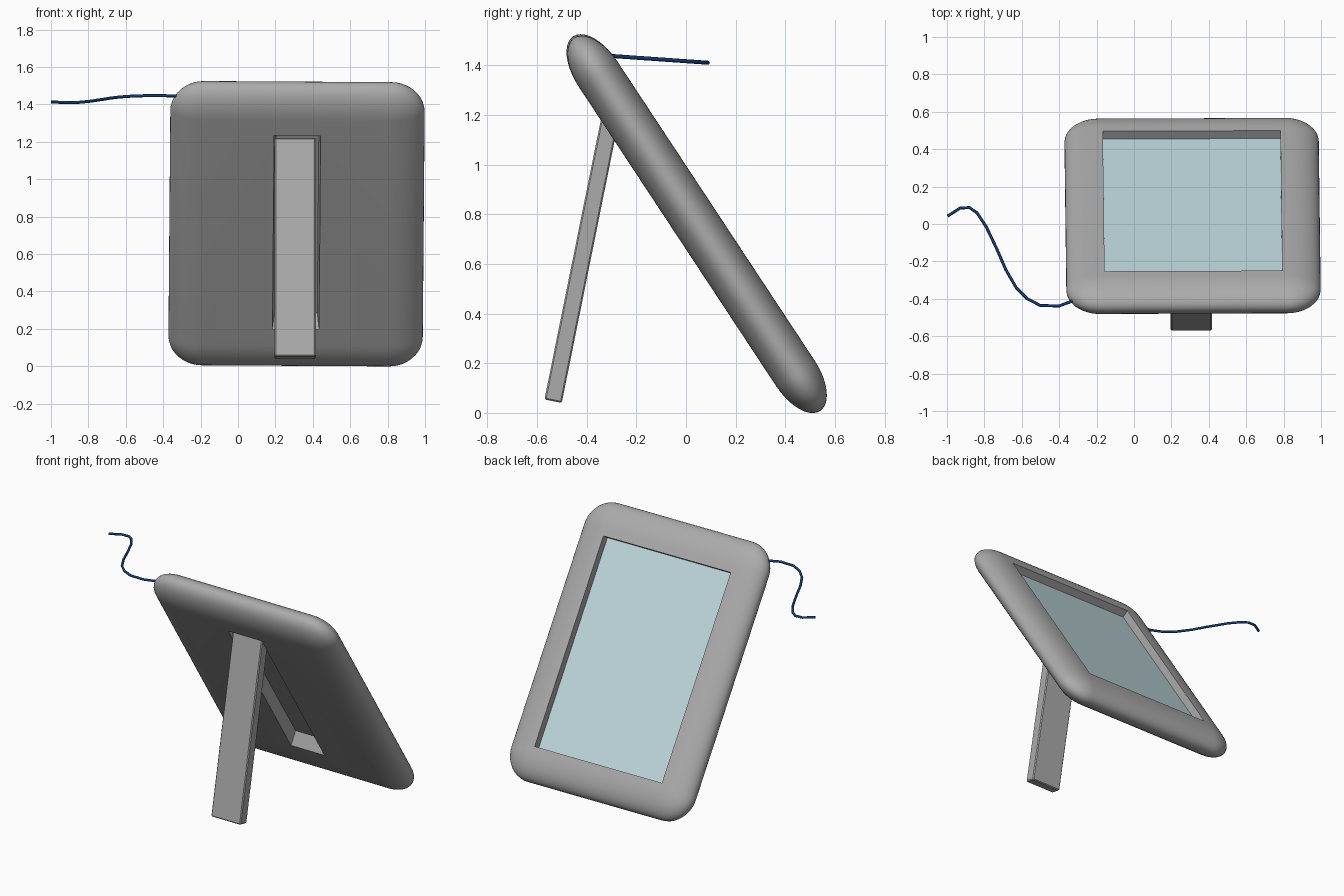
import bpy, bmesh, math
from mathutils import Matrix, Vector

if "Cube" in bpy.data.objects:
    bpy.data.objects.remove(bpy.data.objects["Cube"])

# Frame orientation: local x = width, local y = up the slope, local z = out of the back
T = math.radians(33.4)
S, C = math.sin(T), math.cos(T)
FRAME = Matrix(((1, 0, 0, 0.313), (0, -S, -C, 0.043), (0, C, -S, 0.762), (0, 0, 0, 1)))
FRAME = FRAME @ Matrix.Rotation(math.radians(-0.4), 4, 'Z')
HW, HL, HT, R = 0.68, 0.9, 0.093, 0.18   # half width, half length, half thickness, edge radius


def material(name, rgb):
    m = bpy.data.materials.new(name)
    m.diffuse_color = (*rgb, 1)
    m.use_nodes = True
    m.node_tree.nodes["Principled BSDF"].inputs["Base Color"].default_value = m.diffuse_color
    return m


GREY = material("grey plastic", (0.41, 0.41, 0.41))
GLASS = material("pale blue glass", (0.52, 0.69, 0.73))
BLUE = material("navy cable", (0.006, 0.045, 0.19))


def make(name, bm, mat, matrix):
    bmesh.ops.recalc_face_normals(bm, faces=bm.faces)
    me = bpy.data.meshes.new(name)
    bm.to_mesh(me)
    bm.free()
    ob = bpy.data.objects.new(name, me)
    bpy.context.collection.objects.link(ob)
    me.materials.append(mat)
    ob.matrix_world = matrix
    return ob


def prism(name, low, high, mat, matrix):
    """Block between two rectangles, each (x0, x1, y0, y1, z)."""
    bm = bmesh.new()
    rings = []
    for x0, x1, y0, y1, z in (low, high):
        rings.append([bm.verts.new(p) for p in ((x0, y0, z), (x1, y0, z), (x1, y1, z), (x0, y1, z))])
    a, b = rings
    bm.faces.new(a)
    bm.faces.new(b)
    for i in range(4):
        j = (i + 1) % 4
        bm.faces.new((a[i], a[j], b[j], b[i]))
    return make(name, bm, mat, matrix)


def smooth(ob, angle=30):
    bpy.ops.object.select_all(action='DESELECT')
    ob.select_set(True)
    bpy.context.view_layer.objects.active = ob
    bpy.ops.object.shade_smooth_by_angle(angle=math.radians(angle))


# Frame body: rounded slab with elliptical rim
bm = bmesh.new()
rings, N, M = [], 10, 20
for k in range(M + 1):
    phi = math.pi * (k / M - 0.5)
    r = R * max(math.cos(phi), 0.0)
    ring = []
    for q, (sx, sy) in enumerate(((1, 1), (-1, 1), (-1, -1), (1, -1))):
        for i in range(N + 1):
            t = (q + i / N) * math.pi / 2
            ring.append(bm.verts.new((sx * (HW - R) + r * math.cos(t),
                                      sy * (HL - R) + r * math.sin(t), HT * math.sin(phi))))
    rings.append(ring)
for a, b in zip(rings, rings[1:]):
    for i in range(len(a)):
        j = (i + 1) % len(a)
        bm.faces.new((a[i], a[j], b[j], b[i]))
bm.faces.new(rings[0])
bm.faces.new(rings[-1])
bmesh.ops.remove_doubles(bm, verts=bm.verts, dist=1e-5)
body = make("frame_body", bm, GREY, FRAME)

# Cut the screen recess and the stand groove
cutters = [
    prism("screen_cutter", (-0.475, 0.475, -0.685, 0.675, -0.2),
          (-0.475, 0.475, -0.685, 0.675, -HT + 0.052), GREY, FRAME),
    prism("groove_cutter", (-0.115, 0.115, -0.56, 0.625, HT - 0.078),
          (-0.127, 0.127, -0.63, 0.625, HT + 0.02), GREY, FRAME),
]
for cut in cutters:
    cut.hide_render = True
    mod = body.modifiers.new("cut", 'BOOLEAN')
    mod.operation = 'DIFFERENCE'
    mod.solver = 'EXACT'
    mod.object = cut
bpy.context.view_layer.update()
bpy.context.view_layer.objects.active = body
for name in [m.name for m in body.modifiers]:
    bpy.ops.object.modifier_apply(modifier=body.modifiers[0].name)
for cut in cutters:
    bpy.data.objects.remove(cut)
smooth(body)

# Screen plate on the recess floor
z = -HT + 0.05
prism("screen", (-0.474, 0.474, -0.684, 0.674, z), (-0.474, 0.474, -0.684, 0.674, z + 0.003), GLASS, FRAME)

# Kickstand leg, hinged at the top of the groove
bm = bmesh.new()
bmesh.ops.create_cube(bm, size=1)
bmesh.ops.scale(bm, vec=(0.22, 0.071, 1.19), verts=bm.verts)
bmesh.ops.translate(bm, vec=(0, 0, 0.595), verts=bm.verts)
bmesh.ops.bevel(bm, geom=[e for e in bm.edges], offset=0.006, segments=1, affect='EDGES')
make("kickstand", bm, GREY,
     Matrix.Translation((0.306, -0.535, 0.047)) @ Matrix.Rotation(math.radians(-11.4), 4, 'X'))

# Cable leaving the upper corner
path = [(-0.997, 0.042), (-0.93, 0.085), (-0.88, 0.088), (-0.84, 0.06), (-0.79, -0.015),
        (-0.735, -0.13), (-0.685, -0.245), (-0.63, -0.34), (-0.57, -0.40), (-0.5, -0.436),
        (-0.4, -0.438), (-0.33, -0.412), (-0.26, -0.385)]
cu = bpy.data.curves.new("cable", 'CURVE')
cu.dimensions = '3D'
cu.bevel_depth = 0.008
cu.bevel_resolution = 2
cu.use_fill_caps = True
sp = cu.splines.new('POLY')
sp.points.add(len(path) - 1)
for p, (x, y) in zip(sp.points, path):
    p.co = (x, y, 1.416 - 0.07 * y, 1)
cu.materials.append(BLUE)
cable = bpy.data.objects.new("cable", cu)
bpy.context.collection.objects.link(cable)
